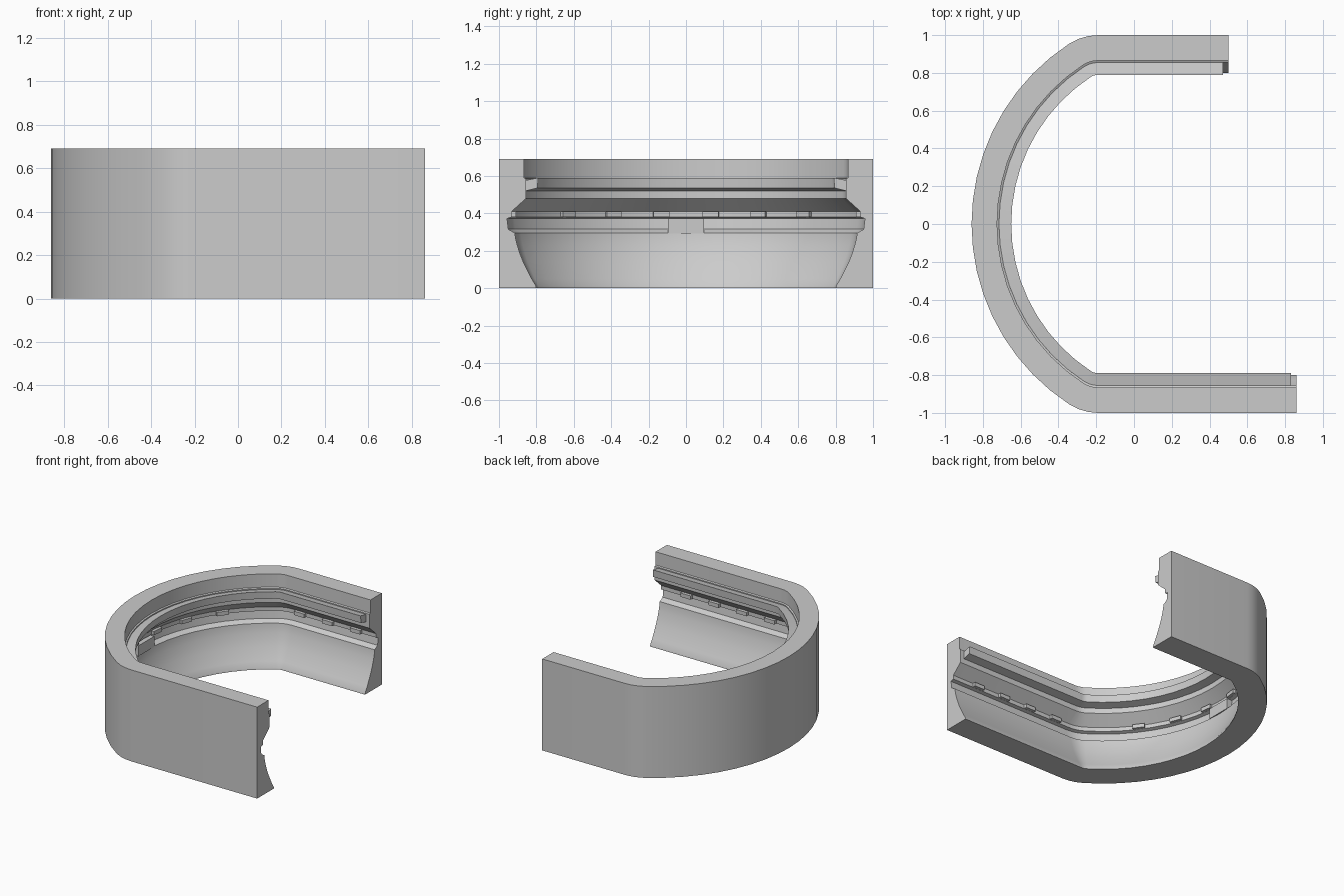
import bpy, bmesh, math
from mathutils import Matrix, Vector

if "Cube" in bpy.data.objects:
    bpy.data.objects.remove(bpy.data.objects["Cube"], do_unlink=True)

grey = bpy.data.materials.new("plain_grey")
grey.use_nodes = True
COLOUR = (0.6, 0.6, 0.6, 1)
grey.diffuse_color = COLOUR
grey.node_tree.nodes["Principled BSDF"].inputs["Base Color"].default_value = COLOUR

ARC_X, ARC_R = 0.28, 1.14        # large rear curve
BEND_X, BEND_R = -0.19, 0.28     # small bends into the straight arms


def finish(bm, name, smooth=False):
    bmesh.ops.recalc_face_normals(bm, faces=bm.faces)
    mesh = bpy.data.meshes.new(name)
    bm.to_mesh(mesh)
    bm.free()
    mesh.materials.append(grey)
    obj = bpy.data.objects.new(name, mesh)
    bpy.context.collection.objects.link(obj)
    if smooth:
        bpy.ops.object.select_all(action='DESELECT')
        obj.select_set(True)
        bpy.context.view_layer.objects.active = obj
        bpy.ops.object.shade_smooth_by_angle(angle=math.radians(25))
    return obj


def stations(front_end, back_end):
    """Outer points and outward normals, from the front arm round to the back arm."""
    turn = math.atan2(1 - BEND_R, BEND_X - ARC_X)
    out = [(Vector((front_end, -1)), Vector((0, -1)))]

    def arc(cx, cy, r, a0, a1, n, skip=0):
        for i in range(skip, n + 1):
            a = a0 + (a1 - a0) * i / n
            nrm = Vector((math.cos(a), math.sin(a)))
            out.append((Vector((cx, cy)) + r * nrm, nrm))

    full = 2 * math.pi
    arc(BEND_X, BEND_R - 1, BEND_R, 1.5 * math.pi, full - turn, 3)
    arc(ARC_X, 0, ARC_R, full - turn, turn, 18, 1)
    arc(BEND_X, 1 - BEND_R, BEND_R, turn, math.pi / 2, 3, 1)
    out.append((Vector((back_end, 1)), Vector((0, 1))))
    return out


def sweep(name, profile, front_end, back_end):
    """Sweep a closed profile of (inward depth, height) along the path."""
    bm = bmesh.new()
    rings = []
    for p, n in stations(front_end, back_end):
        rings.append([bm.verts.new((*(p - d * n), z)) for d, z in profile])
    for a, b in zip(rings, rings[1:]):
        for i in range(len(profile)):
            j = (i + 1) % len(profile)
            bm.faces.new((a[i], a[j], b[j], b[i]))
    bm.faces.new(rings[0])
    bm.faces.new(rings[-1])
    return finish(bm, name, True)


def add_block(bm, point, angle, d0, d1, width, z0, z1):
    """Box set against the wall; point is on the outer surface."""
    nrm = Vector((math.cos(angle), math.sin(angle)))
    c = Vector(point) - nrm * (d0 + d1) / 2
    m = (Matrix.Translation((c.x, c.y, (z0 + z1) / 2)) @ Matrix.Rotation(angle, 4, 'Z')
         @ Matrix.Diagonal((d1 - d0, width, z1 - z0, 1)))
    bmesh.ops.create_cube(bm, size=1, matrix=m)


def on_curve(angle):
    return (ARC_X + ARC_R * math.cos(angle), ARC_R * math.sin(angle))


# Main wall with the bowl, groove and upper step
wall = [(0, 0), (0.2, 0), (0.198, 0.012), (0.175, 0.05), (0.152, 0.095),
        (0.13, 0.14), (0.112, 0.185), (0.098, 0.23), (0.089, 0.265), (0.085, 0.295),
        (0.05, 0.315), (0.043, 0.372), (0.068, 0.38), (0.068, 0.41), (0.145, 0.48),
        (0.145, 0.585), (0.135, 0.59), (0.135, 0.69), (0, 0.69)]
sweep("curved_wall", wall, 0.86, 0.5)

# Tilted rail, stopping short of both ends
rail = [(0.14, 0.519), (0.205, 0.535), (0.21, 0.59), (0.14, 0.576)]
sweep("inner_rail", rail, 0.83, 0.47)

# Row of small tabs in the groove
bm = bmesh.new()
tab = (0.04, 0.092, 0.085, 0.381, 0.41)
for degrees in (7.2, 21.5, 36.5):
    for side in (-1, 1):
        a = math.pi + side * math.radians(degrees)
        add_block(bm, on_curve(a), a, *tab)
for y, first, count in ((-1, 0.64, 4), (1, 0.34, 3)):
    for i in range(count):
        add_block(bm, (first - 0.233 * i, y), y * math.pi / 2, *tab)
finish(bm, "groove_tabs")

# Wide catch at the middle of the curve
bm = bmesh.new()
add_block(bm, on_curve(math.pi), math.pi, 0.03, 0.095, 0.19, 0.293, 0.372)
finish(bm, "centre_catch")
